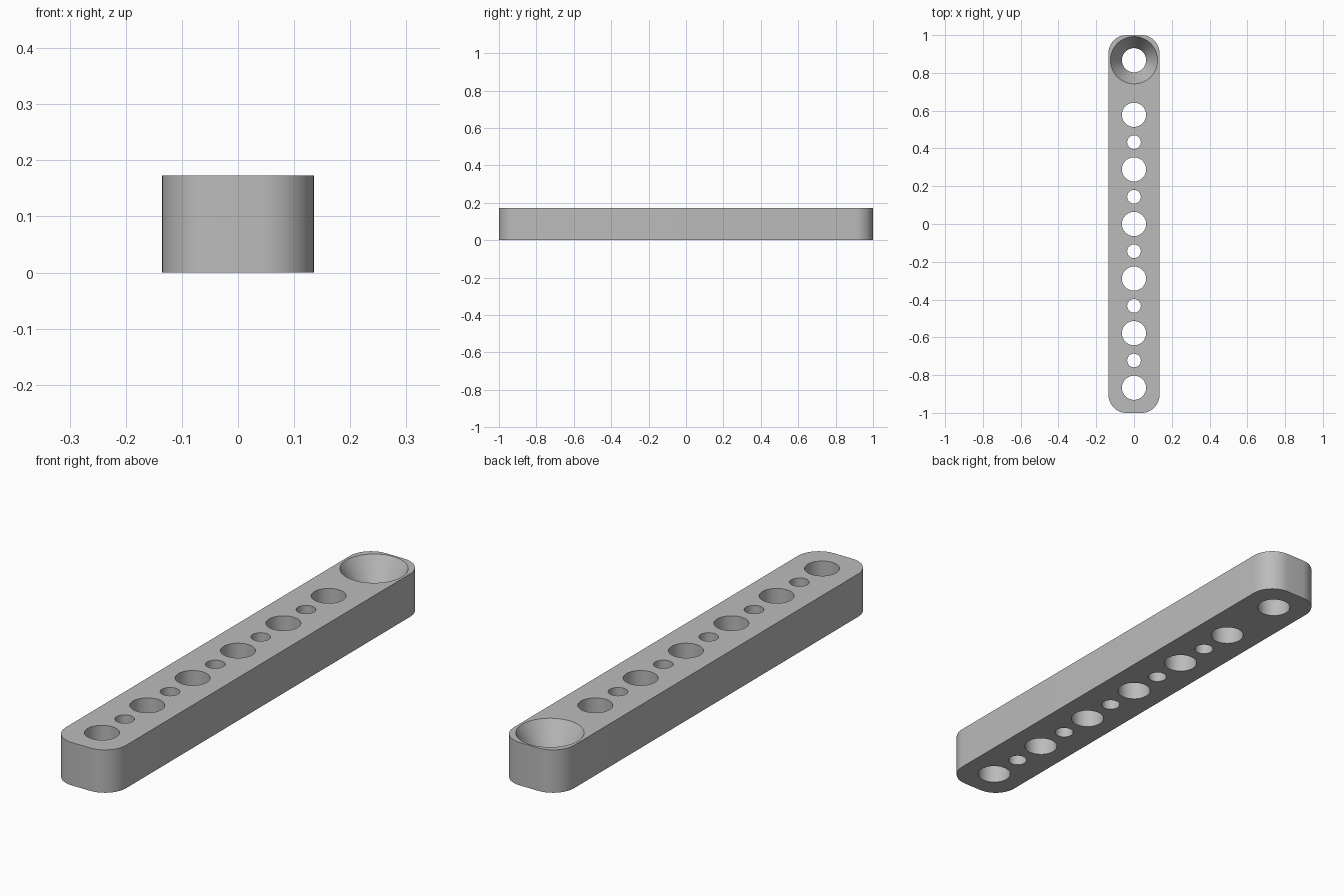
import bpy, bmesh
from math import cos, sin, pi, radians

cube = bpy.data.objects.get("Cube")
if cube:
    bpy.data.objects.remove(cube, do_unlink=True)

WIDTH, LENGTH, HEIGHT = 0.27, 2.0, 0.173
CORNER = 0.095
PITCH = 0.289
BIG, SMALL, SINK = 0.064, 0.036, 0.125
SINK_BOTTOM = 0.07

grey = bpy.data.materials.new("light_grey")
grey.use_nodes = True
colour = (0.5, 0.5, 0.5, 1)
grey.diffuse_color = colour
grey.node_tree.nodes["Principled BSDF"].inputs["Base Color"].default_value = colour


def make_object(name, bm):
    bmesh.ops.recalc_face_normals(bm, faces=bm.faces)
    mesh = bpy.data.meshes.new(name)
    bm.to_mesh(mesh)
    bm.free()
    mesh.materials.append(grey)
    obj = bpy.data.objects.new(name, mesh)
    bpy.context.collection.objects.link(obj)
    return obj


def lathe(bm, y, profile, sides=48):
    """Closed solid of revolution about a vertical axis at (0, y)."""
    rings = [[bm.verts.new((r * cos(2 * pi * i / sides), y + r * sin(2 * pi * i / sides), z))
              for i in range(sides)] for r, z in profile]
    for low, high in zip(rings, rings[1:]):
        for i in range(sides):
            j = (i + 1) % sides
            bm.faces.new((low[i], low[j], high[j], high[i]))
    bm.faces.new(rings[0][::-1])
    bm.faces.new(rings[-1])


# Bar with rounded corners
bm = bmesh.new()
outline = []
steps = 12
for quarter, (sx, sy) in enumerate([(1, 1), (-1, 1), (-1, -1), (1, -1)]):
    cx, cy = sx * (WIDTH / 2 - CORNER), sy * (LENGTH / 2 - CORNER)
    for k in range(steps + 1):
        a = (quarter + k / steps) * pi / 2
        outline.append(bm.verts.new((cx + CORNER * cos(a), cy + CORNER * sin(a), 0)))
base = bm.faces.new(outline)
top = bmesh.ops.extrude_face_region(bm, geom=[base], use_keep_orig=True)
bmesh.ops.translate(bm, vec=(0, 0, HEIGHT),
                    verts=[v for v in top["geom"] if isinstance(v, bmesh.types.BMVert)])
bar = make_object("drilled_bar", bm)

# Row of alternating holes, ending in a countersunk one
bm = bmesh.new()
below, above = -0.05, HEIGHT + 0.05
for i in range(6):
    lathe(bm, (i - 3) * PITCH, [(BIG, below), (BIG, above)])
for i in range(5):
    lathe(bm, (i - 2.5) * PITCH, [(SMALL, below), (SMALL, above)])
slope = (SINK - BIG) / (HEIGHT - SINK_BOTTOM)
lathe(bm, 3 * PITCH, [(BIG, below), (BIG, SINK_BOTTOM),
                      (SINK + slope * (above - HEIGHT), above)], 64)
cutter = make_object("hole_cutter", bm)
cutter.hide_render = True

# Cut the holes and shade
cut = bar.modifiers.new("holes", 'BOOLEAN')
cut.operation = 'DIFFERENCE'
cut.solver = 'EXACT'
cut.object = cutter
bpy.ops.object.select_all(action='DESELECT')
bar.select_set(True)
bpy.context.view_layer.objects.active = bar
bpy.ops.object.modifier_apply(modifier=cut.name)
bpy.data.objects.remove(cutter, do_unlink=True)
bpy.ops.object.shade_smooth_by_angle(angle=radians(30))
